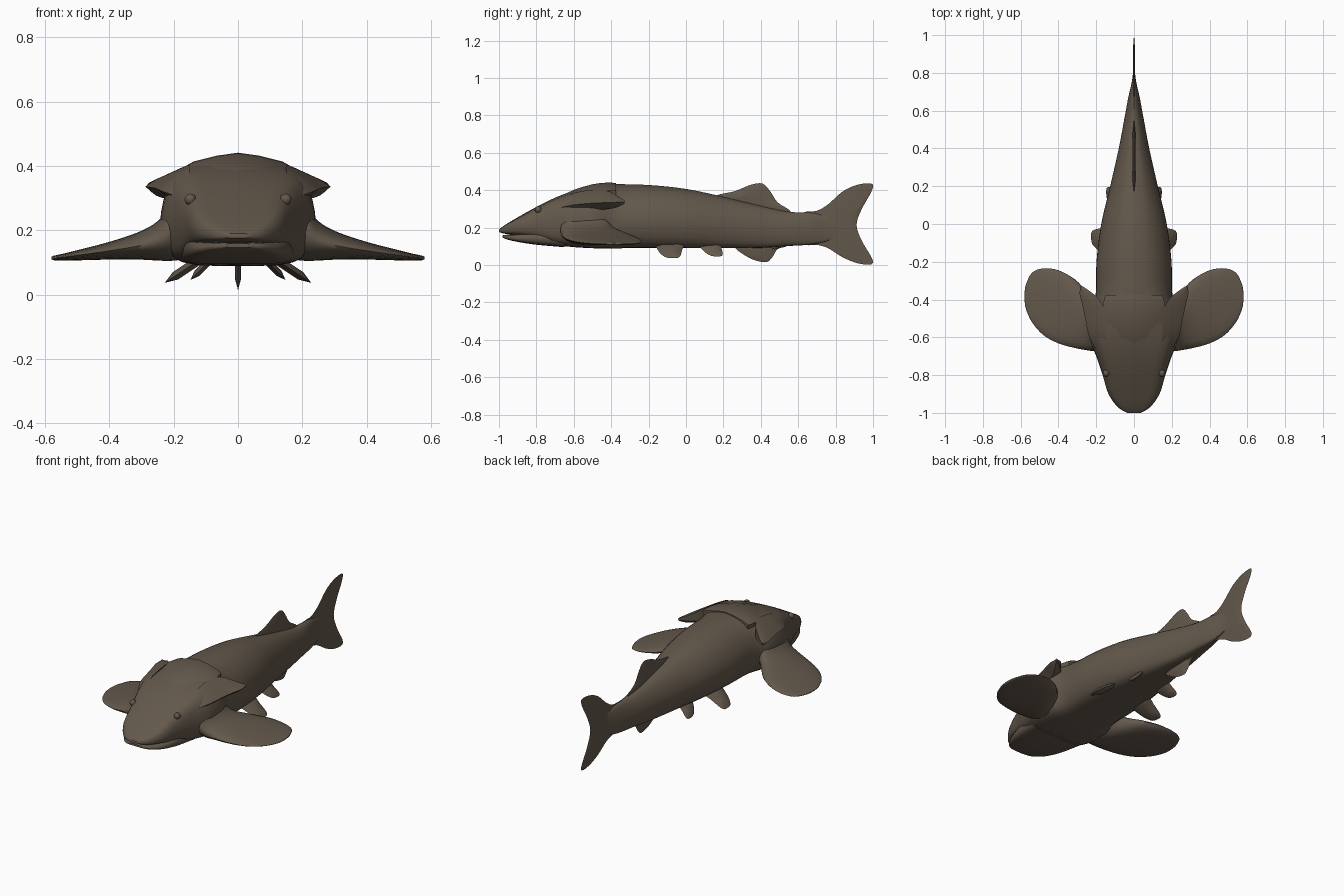
import bpy, bmesh, math
from mathutils import Vector

cube = bpy.data.objects.get("Cube")
if cube:
    bpy.data.objects.remove(cube, do_unlink=True)

skin = bpy.data.materials.new("brown skin")
skin.use_nodes = True
COLOUR = (0.125, 0.098, 0.07, 1)
skin.diffuse_color = COLOUR
skin.node_tree.nodes["Principled BSDF"].inputs["Base Color"].default_value = COLOUR


def spline(pts, steps, closed=False):
    """Smooth curve through tuples of any length."""
    n, out = len(pts), []
    for i in range(n if closed else n - 1):
        k = [(i + j) % n if closed else min(max(i + j, 0), n - 1) for j in (-1, 0, 1, 2)]
        for s in range(steps):
            t = s / steps
            out.append(tuple(
                b + 0.5 * t * (c - a + t * (2*a - 5*b + 4*c - d + t * (3*(b - c) + d - a)))
                for a, b, c, d in zip(*(pts[q] for q in k))))
    return out if closed else out + [tuple(pts[-1])]


def finish(bm, name, mirror=False, angle=35):
    bmesh.ops.recalc_face_normals(bm, faces=bm.faces)
    mesh = bpy.data.meshes.new(name)
    bm.to_mesh(mesh)
    bm.free()
    mesh.materials.append(skin)
    ob = bpy.data.objects.new(name, mesh)
    bpy.context.collection.objects.link(ob)
    if mirror:
        ob.modifiers.new("Mirror", 'MIRROR')
    bpy.ops.object.select_all(action='DESELECT')
    ob.select_set(True)
    bpy.context.view_layer.objects.active = ob
    bpy.ops.object.shade_smooth_by_angle(angle=math.radians(angle))


def loft(name, sections, mirror=False, angle=35):
    """Skin closed rings of points and cap both ends."""
    bm = bmesh.new()
    rings = [[bm.verts.new(p) for p in sec] for sec in sections]
    n = len(rings[0])
    for a, b in zip(rings, rings[1:]):
        for i in range(n):
            bm.faces.new((a[i], a[(i + 1) % n], b[(i + 1) % n], b[i]))
    bm.faces.new(rings[0])
    bm.faces.new(rings[-1])
    finish(bm, name, mirror, angle)


def trunk(name, stations, head, tail, steps=4):
    """Symmetric loft along y; the profile blends from head to tail shape."""
    sections = []
    for y, w, lo, hi in spline(stations, steps):
        f = min(max((y + .7) / .4, 0), 1)
        half = [(a + (c - a) * f, b + (d - b) * f) for (a, b), (c, d) in zip(head, tail)]
        ring = half + [(-x, t) for x, t in half[-2:0:-1]]
        sections.append([(x * w, y, lo + t * (hi - lo)) for x, t in ring])
    loft(name, sections)


def fin(name, outline, origin, rise, thick, mirror=False):
    """Thin tapered blade; outline is (y, height along rise)."""
    o, v, u = Vector(origin), Vector(rise), Vector((0, 1, 0))
    normal = u.cross(v).normalized()
    pts = spline(outline, 4, True)
    cy = sum(p[0] for p in pts) / len(pts)
    ch = sum(p[1] for p in pts) / len(pts)
    bm = bmesh.new()

    def ring(scale, off):
        return [bm.verts.new(o + u * (cy + (y - cy) * scale) + v * (ch + (h - ch) * scale)
                             + normal * off) for y, h in pts]
    edge = ring(1, 0)
    for side in (-1, 1):
        inner = ring(0.5, side * thick)
        for i in range(len(pts)):
            j = (i + 1) % len(pts)
            bm.faces.new((edge[i], edge[j], inner[j], inner[i]))
        bm.faces.new(inner)
    finish(bm, name, mirror)


# Body: broad boxy head, then ridged back, full sides and flat belly
boxy = spline([(0, 1), (.4, .98), (.78, .93), (.94, .77), (1, .5), (.98, .26),
               (.88, .07), (.55, 0), (0, 0)], 2)
ridged = spline([(0, 1), (.33, .965), (.6, .88), (.85, .72), (1, .5), (.98, .28),
                 (.83, .09), (.55, .01), (0, 0)], 2)
trunk("body", [
    (-1, .035, .176, .19), (-.97, .085, .168, .213), (-.9, .135, .16, .255),
    (-.8, .166, .142, .311), (-.7, .2, .11, .36), (-.6, .236, .097, .397),
    (-.48, .235, .09, .425), (-.38, .202, .09, .432), (-.2, .197, .09, .428),
    (0, .172, .09, .407), (.2, .125, .09, .365), (.4, .08, .092, .318),
    (.55, .052, .102, .285), (.67, .03, .11, .28), (.76, .01, .13, .26),
    (.84, .003, .17, .24)], boxy, ridged)

# Lower jaw, set back under the snout
trunk("lower_jaw", [
    (-.98, .04, .147, .159), (-.96, .085, .138, .162), (-.9, .127, .124, .166),
    (-.8, .159, .109, .185), (-.65, .18, .096, .2)], boxy, boxy)

# Raised plate over the back of the head
roof = [(0, 1), (.4, .88), (.85, .64), (1, .45), (.98, .1), (0, 0)]
trunk("skull_roof", [
    (-.66, .15, .3, .372), (-.6, .158, .33, .402), (-.5, .162, .355, .432),
    (-.42, .163, .365, .441), (-.375, .15, .365, .438)], roof, roof, 2)

# Gill plates flaring out to backward spikes: (y, inner x, z, outer x, z, lower z)
gill = spline([
    (-.68, .14, .34, .19, .305, .285), (-.6, .15, .385, .237, .322, .285),
    (-.5, .15, .402, .258, .331, .292), (-.42, .17, .397, .276, .334, .299),
    (-.37, .215, .372, .288, .336, .308), (-.33, .272, .345, .284, .337, .328)], 2)
loft("gill_plate", [[(xi, y, zi), ((xi + xo) / 2, y, (zi + zo) / 2 + .006), (xo, y, zo),
                     (xi + .55 * (xo - xi), y, lo), (xi, y, lo + .3 * (zi - lo))]
                    for y, xi, zi, xo, zo, lo in gill], True)

# Broad paddles: (x, front y, back y, top z, bottom z)
paddle = spline([
    (.16, -.66, -.43, .32, .11), (.21, -.672, -.4, .278, .105),
    (.25, -.668, -.36, .228, .106), (.31, -.657, -.295, .194, .109),
    (.4, -.632, -.245, .164, .109), (.48, -.588, -.235, .143, .107),
    (.54, -.52, -.258, .128, .106), (.572, -.45, -.32, .121, .107),
    (.58, -.4, -.37, .117, .111)], 4)
sides = 20
loft("pectoral_fin", [[(x, (y0 + y1) / 2 + (y1 - y0) / 2 * math.cos(a),
                        (z0 + z1) / 2 + (z0 - z1) / 2 * math.sin(a))
                       for a in (2 * math.pi * i / sides for i in range(sides))]
                      for x, y0, y1, z0, z1 in paddle], True, 60)

# Two pairs of belly fins
fin("pelvic_fin", [(-.16, -.3), (-.15, .45), (-.115, .9), (-.075, 1), (-.035, .93),
                   (-.02, .4), (-.01, -.3)], (.11, 0, .115), (.117, 0, -.078), .014, True)
fin("rear_belly_fin", [(.06, -.4), (.08, .3), (.12, .85), (.16, 1), (.195, .9),
                       (.19, .3), (.18, -.4)], (.085, 0, .11), (.062, 0, -.064), .011, True)

# Fins on the centre line
up = (0, 0, 1)
fin("dorsal_fin", [(.14, .35), (.17, .375), (.26, .395), (.35, .43), (.41, .435),
                   (.45, .395), (.49, .335), (.56, .285), (.5, .25), (.3, .3)],
    (0, 0, 0), up, .009)
fin("anal_fin", [(.26, .1), (.31, .055), (.37, .025), (.43, .016), (.46, .04),
                 (.49, .085), (.54, .105), (.45, .14), (.32, .14)], (0, 0, 0), up, .009)
fin("tail_fin", [(.62, .27), (.7, .29), (.76, .325), (.84, .395), (.92, .43), (.995, .434),
                 (.99, .39), (.94, .3), (.912, .215), (.94, .13), (.995, .035),
                 (.99, .004), (.92, .009), (.84, .04), (.76, .09), (.7, .108),
                 (.62, .12)], (0, 0, 0), up, .006)


# Eyes and nostrils
def bead(name, place, radius):
    bm = bmesh.new()
    bmesh.ops.create_uvsphere(bm, u_segments=12, v_segments=8, radius=radius)
    bmesh.ops.translate(bm, verts=bm.verts, vec=place)
    finish(bm, name, True)


bead("eye", (.148, -.79, .296), .018)
bead("nostril", (.08, -.9, .243), .008)
